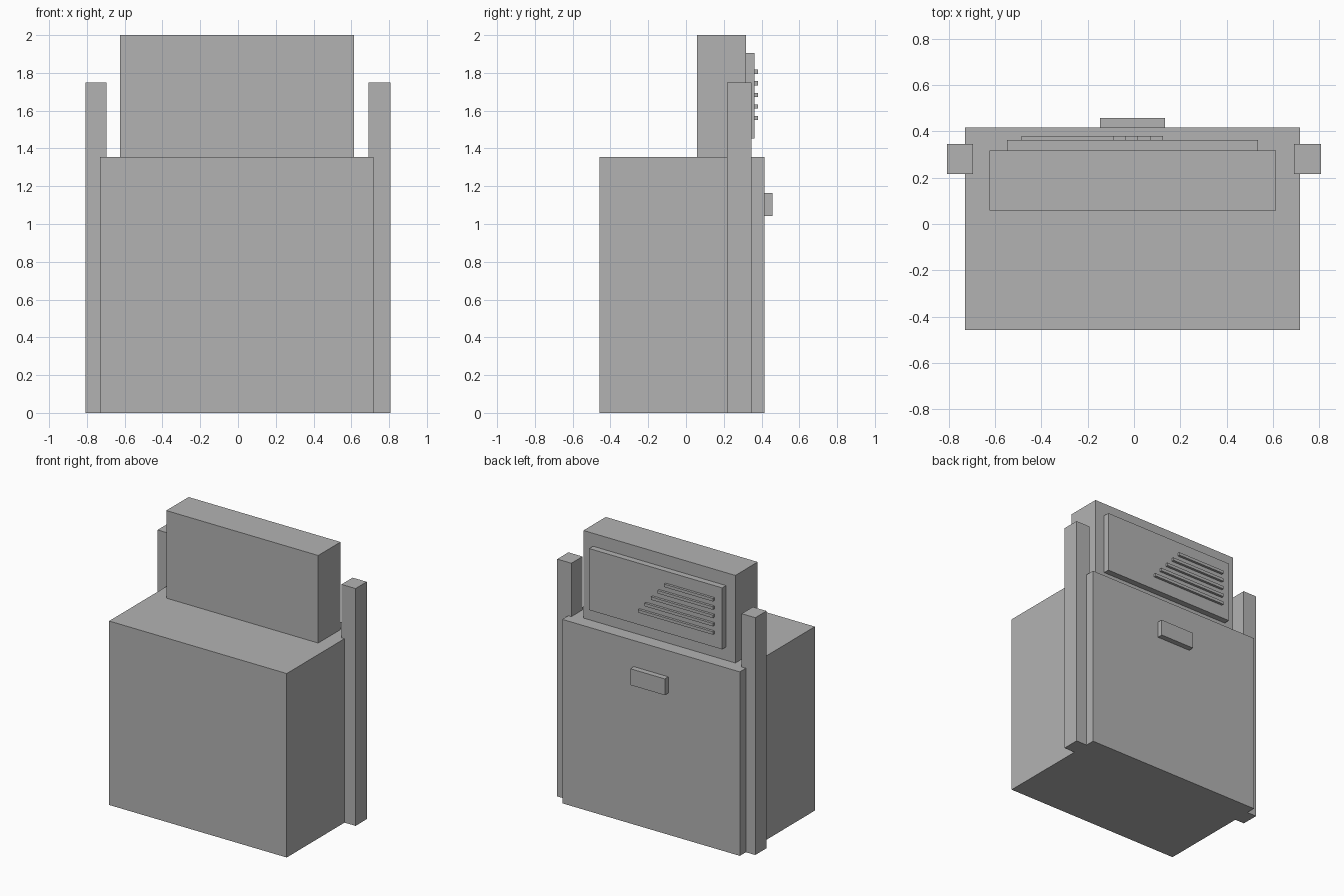
import bpy

if "Cube" in bpy.data.objects:
    bpy.data.objects.remove(bpy.data.objects["Cube"])

grey = bpy.data.materials.new("plain_grey")
grey.diffuse_color = (0.45, 0.45, 0.45, 1.0)
grey.use_nodes = True
grey.node_tree.nodes["Principled BSDF"].inputs["Base Color"].default_value = grey.diffuse_color


def box(name, x, y, z):
    """Axis-aligned box spanning the given (low, high) ranges."""
    spans = (x, y, z)
    bpy.ops.mesh.primitive_cube_add(size=1, location=[(a + b) / 2 for a, b in spans])
    ob = bpy.context.object
    ob.name = name
    ob.scale = [b - a for a, b in spans]
    bpy.ops.object.transform_apply(location=False, rotation=False, scale=True)
    ob.data.materials.append(grey)
    return ob


# Main cabinet and the upright block on top
box("cabinet", (-0.73, 0.717), (-0.457, 0.416), (0, 1.355))
box("upper_block", (-0.625, 0.613), (0.058, 0.318), (1.355, 2.0))

# Side posts, partly sunk into the cabinet
box("left_post", (-0.807, -0.696), (0.216, 0.346), (0, 1.748))
box("right_post", (0.692, 0.807), (0.216, 0.346), (0, 1.748))

# Raised rear panel with staggered slats, longest at the bottom
box("rear_panel", (-0.549, 0.535), (0.318, 0.363), (1.452, 1.905))
for i in range(5):
    z = 1.561 + 0.0613 * i
    box(f"slat_{i + 1}", (-0.485, 0.125 - 0.0535 * i), (0.363, 0.381),
        (z - 0.011, z + 0.011))

# Handle on the back of the cabinet
box("rear_handle", (-0.147, 0.134), (0.416, 0.457), (1.043, 1.163))
